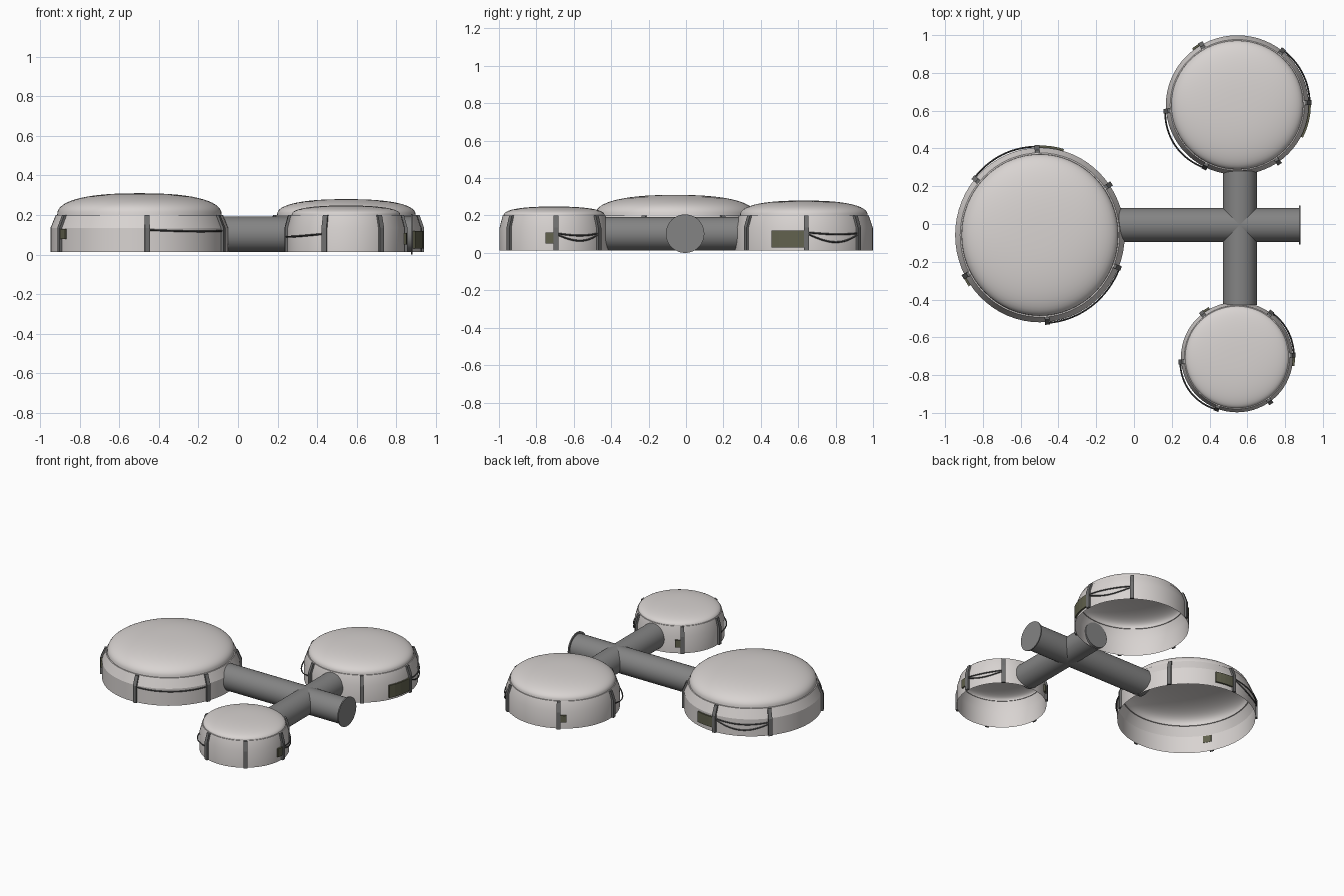
import bpy, bmesh, math
from mathutils import Vector

if "Cube" in bpy.data.objects:
    bpy.data.objects.remove(bpy.data.objects["Cube"])

def mat(name, c):
    m = bpy.data.materials.new(name)
    m.diffuse_color = (*c, 1)
    m.use_nodes = True
    m.node_tree.nodes["Principled BSDF"].inputs["Base Color"].default_value = m.diffuse_color
    return m

SHELL = mat("warm_light_grey", (0.69, 0.655, 0.64))
PIPE = mat("mid_grey", (0.23, 0.23, 0.23))
STRAP = mat("dark_grey", (0.16, 0.16, 0.16))
CABLE = mat("charcoal", (0.08, 0.08, 0.08))
PANEL = mat("dark_olive", (0.12, 0.12, 0.075))
BASE = 0.012

def finish(bm, name, material, smooth=None):
    bmesh.ops.recalc_face_normals(bm, faces=bm.faces)
    me = bpy.data.meshes.new(name)
    bm.to_mesh(me)
    bm.free()
    ob = bpy.data.objects.new(name, me)
    bpy.context.collection.objects.link(ob)
    me.materials.append(material)
    if smooth:
        bpy.ops.object.select_all(action='DESELECT')
        ob.select_set(True)
        bpy.context.view_layer.objects.active = ob
        bpy.ops.object.shade_smooth_by_angle(angle=math.radians(smooth))
    return ob

# c holds centre x, centre y, x stretch, y stretch
def polar(c, r, a, z):
    return Vector((c[0] + c[2] * r * math.cos(a), c[1] + c[3] * r * math.sin(a), z))

def lower_profile(R):
    return [(R, BASE), (R, 0.135), (R * 0.94, 0.2)]

# Open-bottomed dome shell: wall, sloped shoulder, rounded roof
def dome(name, c, R, top, n=64):
    prof = lower_profile(R)
    rd, z0, e = R * 0.925, 0.2, 2 / 2.4
    for i in range(15):
        t = math.pi / 2 * i / 15
        prof.append((rd * math.cos(t) ** e, z0 + (top - z0) * math.sin(t) ** e))
    bm = bmesh.new()
    rings = [[bm.verts.new(polar(c, r, 2 * math.pi * k / n, z)) for k in range(n)] for r, z in prof]
    for a, b in zip(rings, rings[1:]):
        for k in range(n):
            bm.faces.new((a[k], a[(k + 1) % n], b[(k + 1) % n], b[k]))
    tip = bm.verts.new((c[0], c[1], top))
    for k in range(n):
        bm.faces.new((rings[-1][k], rings[-1][(k + 1) % n], tip))
    finish(bm, name, SHELL, 20)

# Closed bent bar from rows of 4 corner points
def bar(name, sections, material):
    bm = bmesh.new()
    rows = [[bm.verts.new(p) for p in s] for s in sections]
    for a, b in zip(rows, rows[1:]):
        for k in range(4):
            bm.faces.new((a[k], a[(k + 1) % 4], b[(k + 1) % 4], b[k]))
    bm.faces.new(rows[0])
    bm.faces.new(rows[-1])
    finish(bm, name, material)

# Vertical strap that follows the wall and shoulder
def strap(name, c, R, deg):
    a, h = math.radians(deg), 0.0125 / R
    secs = []
    for r, z in lower_profile(R):
        secs.append([polar(c, r + 0.0005, a - h, z), polar(c, r + 0.014, a - h, z),
                     polar(c, r + 0.014, a + h, z), polar(c, r + 0.0005, a + h, z)])
    bar(name, secs, STRAP)

# Raised plate curved around the wall
def panel(name, c, R, d0, d1, z0, z1):
    secs = []
    for i in range(5):
        a = math.radians(d0 + (d1 - d0) * i / 4)
        secs.append([polar(c, R - 0.002, a, z0), polar(c, R + 0.011, a, z0),
                     polar(c, R + 0.011, a, z1), polar(c, R - 0.002, a, z1)])
    bar(name, secs, PANEL)

# Cable hanging between two straps
def cable(name, c, R, d0, d1, za, zb, sag, bulge):
    secs, w = [], 0.0045
    for i in range(17):
        t = i / 16
        s = math.sin(math.pi * t)
        a = math.radians(d0 + (d1 - d0) * t)
        r, z = R + 0.005 + bulge * s, za + (zb - za) * t - sag * s
        secs.append([polar(c, r - w, a, z), polar(c, r, a, z - w),
                     polar(c, r + w, a, z), polar(c, r, a, z + w)])
    bar(name, secs, CABLE)

# name, centre and stretch, radius, top, strap angles, cables, panels
DOMES = [
    ("large_dome", (-0.498, -0.058, 1, 1.03), 0.449, 0.31, (92, 35, -22, -85, 208, 140),
     [(92, 140, 0.115, 0.11, 0.012, 0.004), (92, 140, 0.11, 0.1, 0.045, 0.004),
      (-85, -22, 0.125, 0.12, 0.005, 0.002)],
     [(74, 91, 0.045, 0.12), (208, 215, 0.08, 0.13)]),
    ("medium_dome", (0.547, 0.63, 1.025, 1), 0.369, 0.28, (2, 51, 120, 185, 243, 305),
     [(2, 51, 0.11, 0.105, 0.008, 0.002), (2, 51, 0.105, 0.1, 0.045, 0.002),
      (185, 243, 0.11, 0.11, 0.03, 0.012)],
     [(-27, 0, 0.03, 0.12), (121, 128, 0.06, 0.11)]),
    ("small_dome", (0.545, -0.705, 1.015, 1), 0.292, 0.248, (2, -54, -111, 185, 128, 53),
     [(2, 53, 0.105, 0.105, 0.012, 0.002), (2, 53, 0.1, 0.1, 0.035, 0.002),
      (185, 249, 0.09, 0.105, 0.005, 0.008)],
     [(-9, 1, 0.05, 0.11), (119, 126, 0.06, 0.11)]),
]
for name, c, R, top, straps, cables, panels in DOMES:
    dome(name, c, R, top)
    for i, d in enumerate(straps):
        strap(f"{name}_strap_{i}", c, R, d)
    for i, k in enumerate(cables):
        cable(f"{name}_cable_{i}", c, R, *k)
    for i, p in enumerate(panels):
        panel(f"{name}_panel_{i}", c, R, *p)

# Connecting tunnels and end flange
def tube(name, p0, p1, r):
    p0, p1 = Vector(p0), Vector(p1)
    d = p1 - p0
    bm = bmesh.new()
    bmesh.ops.create_cone(bm, cap_ends=True, segments=48, radius1=r, radius2=r, depth=d.length)
    q = d.to_track_quat('Z', 'Y')
    for v in bm.verts:
        v.co = q @ v.co + (p0 + p1) / 2
    finish(bm, name, PIPE, 30)

AX, AY, AZ = 0.56, -0.005, 0.103
tube("main_tunnel", (-0.09, AY, AZ), (0.874, AY, AZ), 0.09)
tube("cross_tunnel", (AX, -0.43, AZ), (AX, 0.282, AZ), 0.09)
tube("end_flange", (0.873, AY, AZ), (0.881, AY, AZ), 0.103)
